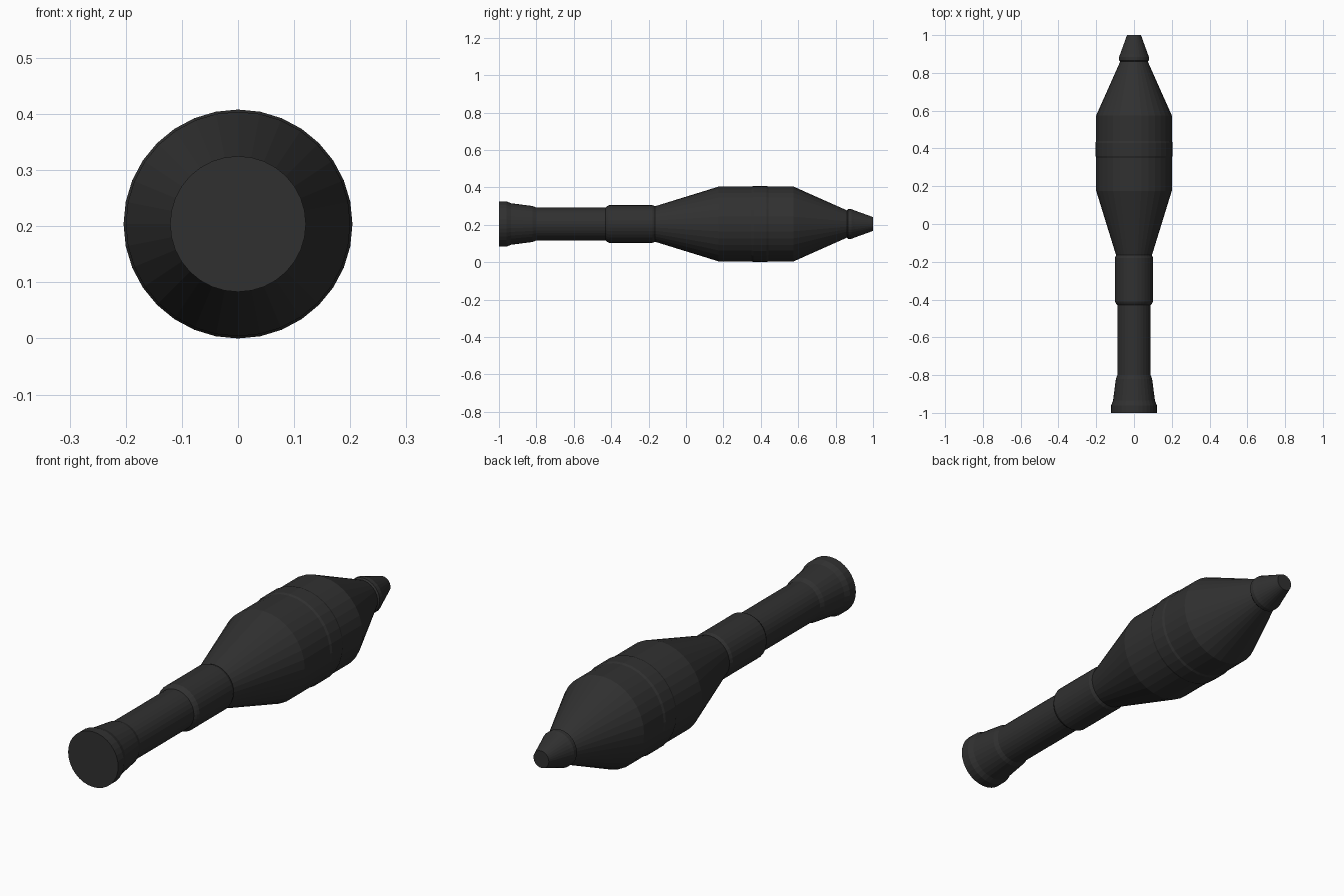
import bpy, bmesh, math

if "Cube" in bpy.data.objects:
    bpy.data.objects.remove(bpy.data.objects["Cube"])

SIDES = 32
AXIS_Z = 0.204

dark = bpy.data.materials.new("dark_metal")
dark.diffuse_color = (0.03, 0.03, 0.03, 1)
dark.use_nodes = True
dark.node_tree.nodes["Principled BSDF"].inputs["Base Color"].default_value = dark.diffuse_color


def lathe(name, profile):
    """Closed solid of revolution around the y axis; profile is (y, radius)."""
    bm = bmesh.new()
    rings = []
    for y, r in profile:
        ring = []
        for i in range(SIDES):
            a = 2 * math.pi * i / SIDES
            ring.append(bm.verts.new((r * math.cos(a), y, AXIS_Z + r * math.sin(a))))
        rings.append(ring)
    for lo, hi in zip(rings, rings[1:]):
        for i in range(SIDES):
            j = (i + 1) % SIDES
            bm.faces.new((lo[i], hi[i], hi[j], lo[j]))
    bm.faces.new(rings[0])
    bm.faces.new(rings[-1][::-1])
    bmesh.ops.recalc_face_normals(bm, faces=bm.faces)
    mesh = bpy.data.meshes.new(name)
    bm.to_mesh(mesh)
    bm.free()
    mesh.materials.append(dark)
    obj = bpy.data.objects.new(name, mesh)
    bpy.context.collection.objects.link(obj)
    return obj


# Flared tail with end rim, running into the tube and its collar
lathe("tail_and_tube", [
    (-1.0, 0.121), (-0.96, 0.121), (-0.935, 0.111), (-0.82, 0.096), (-0.80, 0.088),
    (-0.43, 0.088), (-0.42, 0.096), (-0.41, 0.101), (-0.18, 0.101), (-0.165, 0.095)])

# Double-cone body with raised middle band
lathe("body", [
    (-0.165, 0.095), (0.175, 0.2), (0.35, 0.2), (0.36, 0.204),
    (0.43, 0.204), (0.44, 0.2), (0.575, 0.2), (0.86, 0.073)])

# Nose cap with rounded rim and flat tip
lathe("nose_cap", [
    (0.86, 0.073), (0.866, 0.079), (0.885, 0.079), (0.90, 0.073), (1.0, 0.037)])
